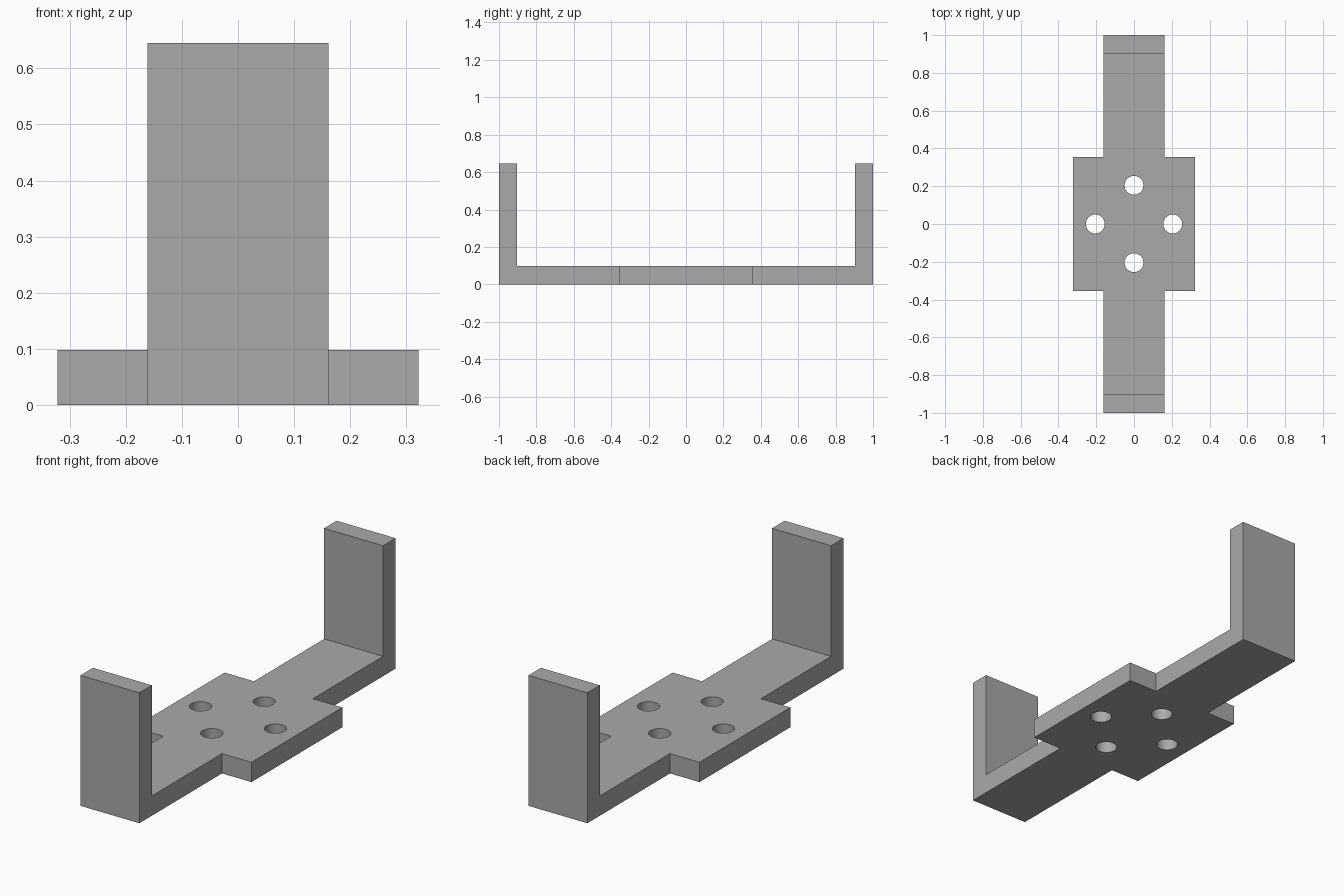
import bpy
import bmesh
from math import pi, cos, sin

cube = bpy.data.objects.get("Cube")
if cube:
    bpy.data.objects.remove(cube, do_unlink=True)

ARM_X, TAB_X = 0.161, 0.322      # half widths of the arms and centre plate
TAB_Y, INNER_Y, END_Y = 0.355, 0.903, 1.0
THICK, HEIGHT = 0.098, 0.645
HOLE_R, HOLE_POS = 0.05, 0.205

grey = bpy.data.materials.new("plain grey")
grey.use_nodes = True
colour = (0.4, 0.4, 0.4, 1)
grey.diffuse_color = colour
grey.node_tree.nodes["Principled BSDF"].inputs["Base Color"].default_value = colour


def make_object(name, bm):
    bmesh.ops.recalc_face_normals(bm, faces=bm.faces)
    mesh = bpy.data.meshes.new(name)
    bm.to_mesh(mesh)
    bm.free()
    mesh.materials.append(grey)
    obj = bpy.data.objects.new(name, mesh)
    bpy.context.collection.objects.link(obj)
    return obj


def raise_faces(bm, faces, dz):
    """Extrude a region straight up and return its top faces."""
    geom = bmesh.ops.extrude_face_region(bm, geom=faces)["geom"]
    bmesh.ops.translate(bm, vec=(0, 0, dz),
                        verts=[g for g in geom if isinstance(g, bmesh.types.BMVert)])
    return [g for g in geom if isinstance(g, bmesh.types.BMFace)]


# Base plan: cross-shaped plate with a strip at each end for the uprights
bm = bmesh.new()
quarter = [(ARM_X, INNER_Y), (ARM_X, TAB_Y), (TAB_X, TAB_Y)]
right = quarter + [(x, -y) for x, y in reversed(quarter)]
outline = right + [(-x, y) for x, y in reversed(right)]
verts = [bm.verts.new((x, y, 0)) for x, y in outline]
plan = [bm.faces.new(verts)]
half = len(right)
for a, b, y in ((verts[0], verts[-1], END_Y), (verts[half - 1], verts[half], -END_Y)):
    outer = [bm.verts.new((v.co.x, y, 0)) for v in (b, a)]
    plan.append(bm.faces.new([a, b] + outer))
bmesh.ops.recalc_face_normals(bm, faces=plan)

# Keep the plan as the underside, thicken the base, then raise both uprights
bottom = bmesh.ops.duplicate(bm, geom=plan)["geom"]
tops = raise_faces(bm, plan, THICK)
bmesh.ops.remove_doubles(bm, verts=bm.verts, dist=1e-5)
ends = [f for f in bm.faces if abs(f.calc_center_median().y) > INNER_Y
        and all(v.co.z > THICK / 2 for v in f.verts)]
raise_faces(bm, ends, HEIGHT - THICK)
bracket = make_object("bracket", bm)

# Four round bolt holes through the plate
bm = bmesh.new()
for i in range(4):
    ang = i * pi / 2
    made = bmesh.ops.create_cone(bm, cap_ends=True, segments=48, radius1=HOLE_R,
                                 radius2=HOLE_R, depth=4 * THICK)
    bmesh.ops.translate(bm, verts=made["verts"],
                        vec=(HOLE_POS * cos(ang), HOLE_POS * sin(ang), THICK / 2))
cutter = make_object("hole_cutter", bm)
cutter.hide_render = True

cut = bracket.modifiers.new("bolt holes", "BOOLEAN")
cut.operation = "DIFFERENCE"
cut.solver = "EXACT"
cut.object = cutter

# Bake the holes, drop the cutter and smooth the hole walls
bpy.context.view_layer.update()
graph = bpy.context.evaluated_depsgraph_get()
bracket_mesh = bpy.data.meshes.new_from_object(bracket.evaluated_get(graph))
bracket.modifiers.clear()
bracket.data = bracket_mesh
bpy.data.objects.remove(cutter, do_unlink=True)

bpy.ops.object.select_all(action="DESELECT")
bracket.select_set(True)
bpy.context.view_layer.objects.active = bracket
bpy.ops.object.shade_smooth_by_angle(angle=pi / 6)
